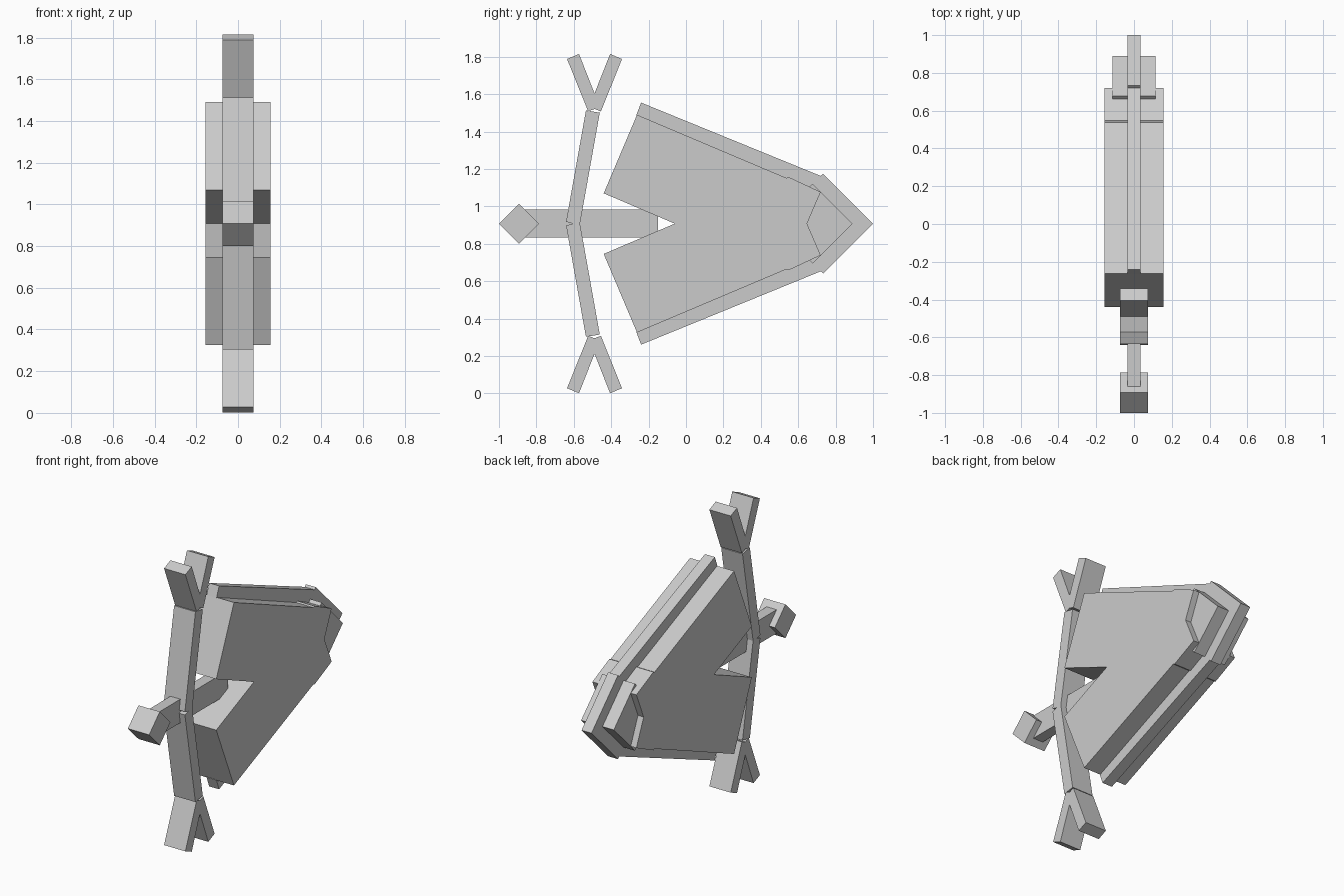
import bpy, bmesh

if "Cube" in bpy.data.objects:
    bpy.data.objects.remove(bpy.data.objects["Cube"])

MID = 0.908  # height of the horizontal symmetry line


def plate(name, points, half_width):
    """Extrude a side profile of (y, z) points evenly about x = 0."""
    bm = bmesh.new()
    face = bm.faces.new([bm.verts.new((-half_width, y, z)) for y, z in points])
    ext = bmesh.ops.extrude_face_region(bm, geom=[face])
    verts = [v for v in ext["geom"] if isinstance(v, bmesh.types.BMVert)]
    bmesh.ops.translate(bm, verts=verts, vec=(2 * half_width, 0, 0))
    bmesh.ops.recalc_face_normals(bm, faces=bm.faces)
    mesh = bpy.data.meshes.new(name)
    bm.to_mesh(mesh)
    bm.free()
    obj = bpy.data.objects.new(name, mesh)
    bpy.context.collection.objects.link(obj)
    return obj


def flip(points):
    return [(y, 2 * MID - z) for y, z in points]


def pair(name, points, half_width):
    plate("upper_" + name, points, half_width)
    plate("lower_" + name, flip(points), half_width)


def diamond(name, y, radius, half_width):
    plate(name, [(y - radius, MID), (y, MID + radius),
                 (y + radius, MID), (y, MID - radius)], half_width)


# Thick body with a V notch at the back and a shallow one at the tip
half = [(-0.44, 1.07), (-0.262, 1.49), (0.537, 1.152), (0.549, 1.157), (0.72, 1.077)]
plate("body", [(-0.06, MID)] + half + [(0.647, MID)] + flip(half)[::-1], 0.155)

# Thin rails along the sloped edges
pair("edge_rail", [(-0.24, 1.555), (0.74, 1.155), (0.74, 1.0), (-0.266, 1.487)], 0.035)

# Stepped arrow tip
diamond("tip_outer", 0.733, 0.267, 0.035)
diamond("tip_inner", 0.677, 0.213, 0.115)

# Shaft and its end knob
plate("shaft", [(-0.89, 0.833), (-0.89, 0.983), (-0.15, 0.983), (-0.15, 0.833)], 0.035)
diamond("shaft_knob", -0.893, 0.107, 0.075)

# Cross limbs meeting at the shaft, with forked ends
pair("limb", [(-0.641, 0.918), (-0.535, 1.513), (-0.461, 1.501),
              (-0.567, MID), (-0.604, MID)], 0.075)
pair("limb_fork", [(-0.636, 1.788), (-0.572, 1.815), (-0.489, 1.604), (-0.406, 1.815),
                   (-0.342, 1.788), (-0.455, 1.508), (-0.489, 1.521), (-0.523, 1.508)], 0.075)
